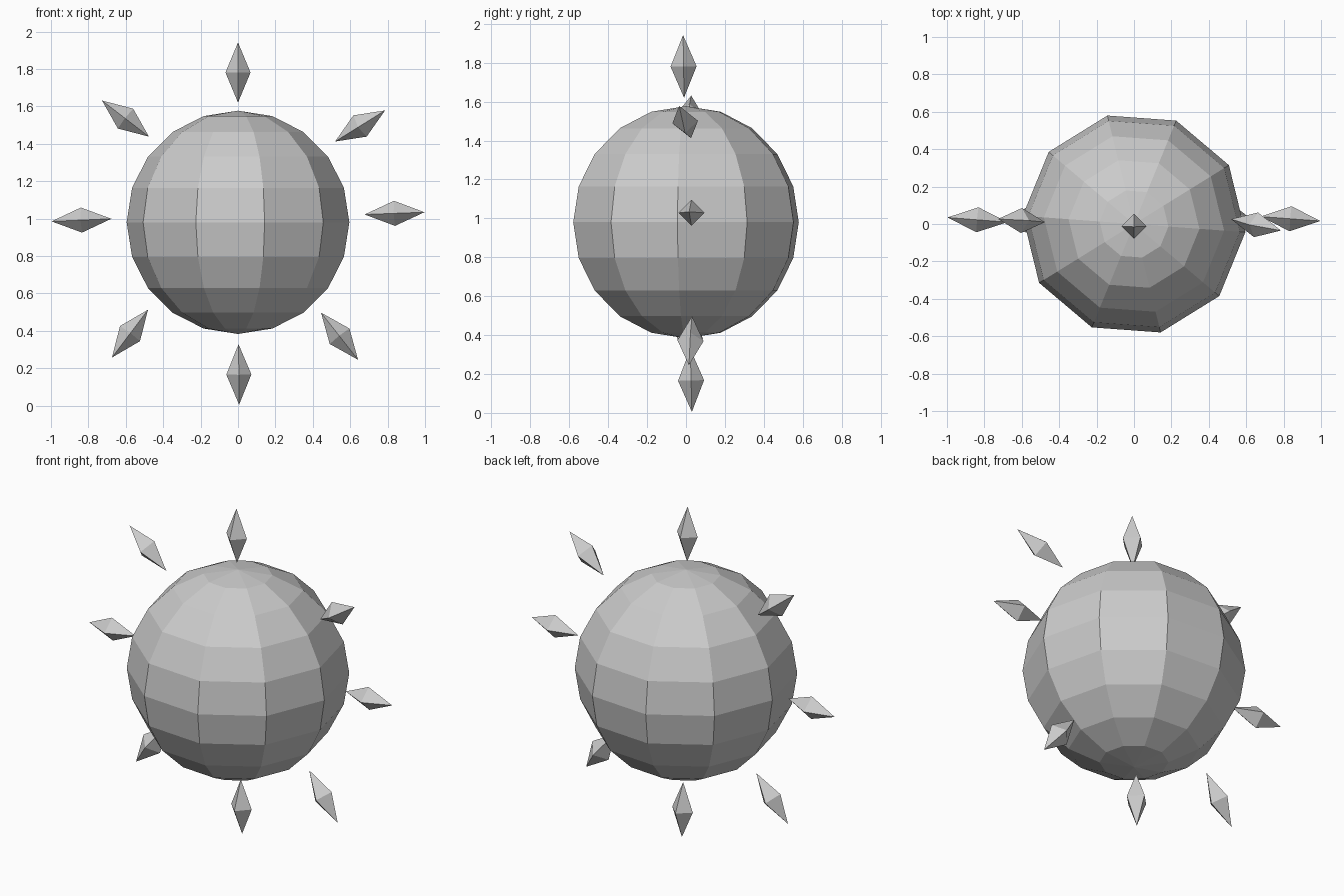
import bpy, bmesh
from math import radians
from mathutils import Vector

if "Cube" in bpy.data.objects:
    bpy.data.objects.remove(bpy.data.objects["Cube"])

# Faceted central ball: 10 segments, 10 rings
bpy.ops.mesh.primitive_uv_sphere_add(segments=10, ring_count=10, radius=0.597,
                                     location=(0, 0, 0.98),
                                     rotation=(0, 0, radians(13.8)))
bpy.context.object.name = "ball"
bpy.ops.object.shade_flat()


def spike(name, inner, tip, half_width=0.067):
    """Long octahedron between an inner point and an outer tip."""
    a, b = Vector(inner), Vector(tip)
    mid, axis = (a + b) / 2, (b - a).normalized()
    u = axis.cross(Vector((0, 1, 0))).normalized()
    v = axis.cross(u)
    bm = bmesh.new()
    ring = [bm.verts.new(mid + d * half_width) for d in (u, v, -u, -v)]
    lo, hi = bm.verts.new(a), bm.verts.new(b)
    for i in range(4):
        p, q = ring[i], ring[(i + 1) % 4]
        bm.faces.new((p, q, hi))
        bm.faces.new((q, p, lo))
    bmesh.ops.recalc_face_normals(bm, faces=bm.faces)
    me = bpy.data.meshes.new(name)
    bm.to_mesh(me)
    bm.free()
    bpy.context.collection.objects.link(bpy.data.objects.new(name, me))


# Eight floating spikes around the ball, each slightly tilted
spikes = {
    "top": ((0, -0.01, 1.62), (0, -0.015, 1.942)),
    "upper_right": ((0.519, 0.026, 1.412), (0.786, -0.035, 1.578)),
    "right": ((0.677, 0.04, 1.022), (0.997, 0.016, 1.034)),
    "lower_right": ((0.444, 0.031, 0.497), (0.642, 0.015, 0.245)),
    "bottom": ((0.003, 0.022, 0.328), (0.006, 0.03, 0.005)),
    "lower_left": ((-0.481, 0.03, 0.513), (-0.674, 0.01, 0.257)),
    "left": ((-0.677, 0.01, 0.999), (-0.997, 0.035, 0.985)),
    "upper_left": ((-0.476, 0.01, 1.438), (-0.727, 0.027, 1.631)),
}
for name, (inner, tip) in spikes.items():
    spike("spike_" + name, inner, tip)
